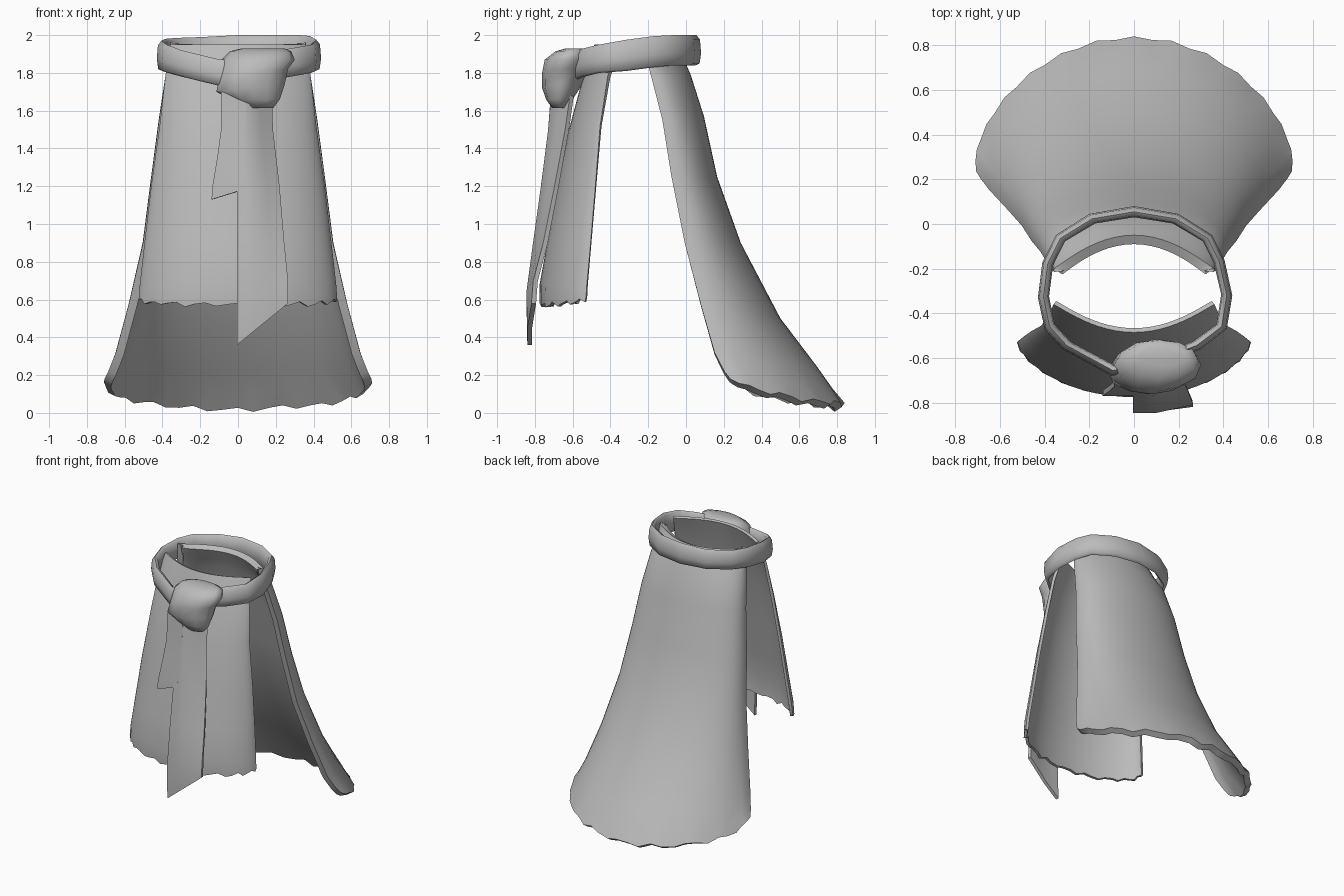
import bpy, bmesh, math, random
from mathutils import Vector

random.seed(4)
if "Cube" in bpy.data.objects:
    bpy.data.objects.remove(bpy.data.objects["Cube"])

GREY = (0.5, 0.5, 0.5, 1)
cloth = bpy.data.materials.new("grey cloth")
cloth.use_nodes = True
cloth.diffuse_color = GREY
cloth.node_tree.nodes["Principled BSDF"].inputs["Base Color"].default_value = GREY


def loft(name, rows, closed=False, wrap=False, flip=False, caps=False, thick=0, angle=50):
    """Skin rows of points; closed joins each row's ends, wrap joins last row to first."""
    bm = bmesh.new()
    grid = [[bm.verts.new(p) for p in row] for row in rows]
    n, m = len(grid), len(grid[0])
    for r in range(n if wrap else n - 1):
        a, b = grid[r], grid[(r + 1) % n]
        for c in range(m if closed else m - 1):
            d = (c + 1) % m
            quad = [a[c], a[d], b[d], b[c]]
            bm.faces.new(quad[::-1] if flip else quad)
    if caps:
        bm.faces.new(grid[0])
        bm.faces.new(grid[-1])
    if closed:
        bmesh.ops.recalc_face_normals(bm, faces=bm.faces)
    mesh = bpy.data.meshes.new(name)
    bm.to_mesh(mesh)
    bm.free()
    mesh.materials.append(cloth)
    ob = bpy.data.objects.new(name, mesh)
    bpy.context.collection.objects.link(ob)
    bpy.ops.object.select_all(action='DESELECT')
    ob.select_set(True)
    bpy.context.view_layer.objects.active = ob
    if thick:
        mod = ob.modifiers.new("thickness", 'SOLIDIFY')
        mod.thickness = thick
        mod.offset = -1
        bpy.ops.object.modifier_apply(modifier=mod.name)
    bpy.ops.object.shade_smooth_by_angle(angle=math.radians(angle))
    return ob


def panel(name, levels, overrun, ragged, flip, thick, steps=28):
    """Curved panel; level = edge x, edge y, edge z, middle y, middle z, pointedness."""
    rows = []
    for i, (ex, ey, ez, my, mz, power) in enumerate(levels):
        row = []
        for s in range(steps + 1):
            a = (2 * s / steps - 1) * (math.pi / 2 + overrun)
            k = math.cos(a)
            z = ez + (mz - ez) * max(k, 0) ** 0.6
            x = ex * math.sin(a)
            y = ey + (my - ey) * (max(k, 0) ** power + min(k, 0))
            if i == len(levels) - 1 and 0 < s < steps:
                z += ragged * (s % 3 - 1 + random.uniform(-.5, .5))
                y += ragged * (s % 2) * (-1 if my > ey else 1)
            row.append((x, y, z))
        rows.append(row)
    return loft(name, rows, flip=flip, thick=thick)


# Long back panel, tucked inside the belt and flaring to a scalloped hem
panel("back_panel", [
    (.36, -.20, 1.96, -.05, 1.95, 2.2),
    (.365, -.19, 1.87, -.01, 1.87, 1.5),
    (.385, -.165, 1.78, .025, 1.79, 1),
    (.42, -.105, 1.55, .095, 1.57, .95),
    (.46, -.055, 1.25, .165, 1.25, .9),
    (.505, .02, .90, .29, .90, .9),
    (.58, .115, .58, .50, .50, 1),
    (.65, .20, .32, .69, .25, 1.1),
    (.69, .255, .22, .775, .13, 1.2),
    (.71, .29, .18, .84, .045, 1.25)], .1, .012, False, .045)

# Shorter front panel
panel("front_panel", [
    (.36, -.36, 1.95, -.485, 1.95, 2.2),
    (.385, -.415, 1.78, -.55, 1.76, 1.5),
    (.415, -.455, 1.52, -.62, 1.5, 1.3),
    (.46, -.48, 1.2, -.68, 1.2, 1.25),
    (.495, -.505, .9, -.735, .9, 1.25),
    (.52, -.525, .68, -.775, .68, 1.25),
    (.525, -.53, .61, -.775, .57, 1.25)], 0, .01, True, .02)

# Belt: rounded band following a loop; point = x, y, bottom, top
loop = [(0, .08, 1.84, 2), (.2, .045, 1.84, 2), (.35, -.05, 1.84, 2),
        (.405, -.16, 1.83, 1.995), (.44, -.32, 1.81, 1.975), (.415, -.47, 1.8, 1.95),
        (.3, -.56, 1.78, 1.93), (.1, -.64, 1.75, 1.9), (-.1, -.68, 1.73, 1.87),
        (-.32, -.56, 1.78, 1.92), (-.4, -.47, 1.8, 1.95), (-.43, -.33, 1.81, 1.97),
        (-.41, -.17, 1.83, 1.98), (-.35, -.05, 1.84, 1.985), (-.2, .045, 1.84, 1.99)]
section = [(-.03, 0), (-.008, .06), (0, .4), (-.006, .85), (-.025, 1), (-.045, .92),
           (-.05, .5), (-.045, .1)]
rows = []
for x, y, lo, hi in loop:
    out = Vector((x, y + .28, 0)).normalized()
    rows.append([Vector((x, y, lo + (hi - lo) * h)) + out * d for d, h in section])
loft("belt", rows, closed=True, wrap=True, angle=60)

# Knot: lumpy rings; ring = z, centre x, radius x, centre y, radius y
rings = [(1.615, .115, .07, -.675, .035), (1.66, .09, .135, -.67, .07),
         (1.72, .065, .18, -.66, .10), (1.80, .08, .185, -.645, .118),
         (1.87, .105, .19, -.63, .118), (1.915, .12, .165, -.605, .085),
         (1.93, .13, .11, -.59, .045)]
rows = []
for i, (z, cx, rx, cy, ry) in enumerate(rings):
    row = []
    for s in range(12):
        a = s * math.pi / 6
        b = 1 + random.uniform(-.03, .03)
        row.append((cx + rx * b * math.cos(a), cy + ry * b * math.sin(a),
                    z + .02 * math.cos(a) * (i in (2, 3))))
    rows.append(row)
loft("knot", rows, closed=True, caps=True, angle=60)


def tail(name, levels, fold):
    """Hanging strip, right side folded back near its top; level = left x, z, right x, z, y."""
    rows = []
    for xl, zl, xr, zr, y in levels:
        rows.append([(xl + (xr - xl) * t, y + fold * zl * max(0, t - .4),
                      zl + (zr - zl) * t) for t in (0, .2, .4, .7, 1)])
    loft(name, rows, flip=True, thick=.025)


# Knotted ends of the sash, overlapping at the top
tail("short_tail", [
    (-.09, 1.7, .04, 1.7, -.715), (-.09, 1.5, .04, 1.5, -.73),
    (-.11, 1.35, .04, 1.35, -.748), (-.135, 1.2, .03, 1.22, -.766),
    (-.14, 1.13, .02, 1.18, -.77)], 0)
tail("long_tail", [
    (-.03, 1.68, .18, 1.68, -.715), (-.02, 1.5, .185, 1.5, -.73),
    (-.005, 1.2, .22, 1.2, -.768), (-.005, .9, .245, .9, -.81),
    (-.005, .6, .265, .7, -.845), (-.005, .36, .265, .58, -.84)], .1)
